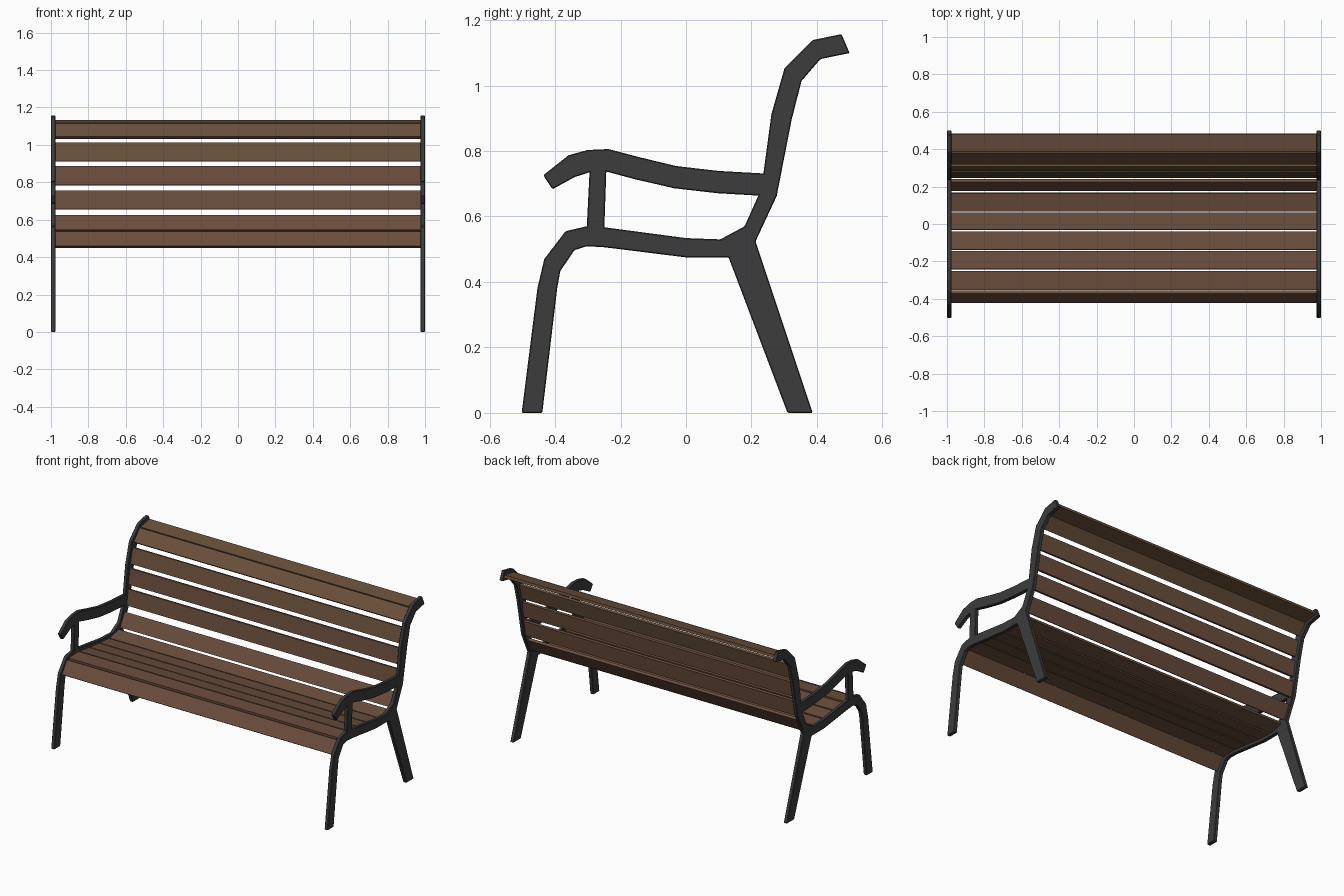
import bpy, bmesh
from mathutils import Vector


def material(name, rgb):
    m = bpy.data.materials.new(name)
    m.diffuse_color = (*rgb, 1)
    return m


iron = material("dark iron", (0.045, 0.045, 0.045))
wood = material("warm brown wood", (0.145, 0.075, 0.046))
wood_top = material("golden brown wood", (0.142, 0.080, 0.043))


def extrude_profile(name, pts, x0, x1, mat):
    """Solid from a (y, z) outline, extruded along x."""
    bm = bmesh.new()
    face = bm.faces.new([bm.verts.new((x0, y, z)) for y, z in pts])
    ext = bmesh.ops.extrude_face_region(bm, geom=[face])
    verts = [g for g in ext["geom"] if isinstance(g, bmesh.types.BMVert)]
    bmesh.ops.translate(bm, verts=verts, vec=(x1 - x0, 0, 0))
    bmesh.ops.recalc_face_normals(bm, faces=bm.faces)
    me = bpy.data.meshes.new(name)
    bm.to_mesh(me)
    bm.free()
    me.materials.append(mat)
    ob = bpy.data.objects.new(name, me)
    bpy.context.collection.objects.link(ob)
    return ob


def iron_part(name, pts):
    """Cast iron piece with softened edges, mirrored to both ends."""
    ob = extrude_profile(name, pts, 0.976, 1.0, iron)
    bev = ob.modifiers.new("soft edges", 'BEVEL')
    bev.width = 0.003
    bev.segments = 1
    mir = ob.modifiers.new("both ends", 'MIRROR')
    mir.use_bisect_axis[0] = False


# End frame: front leg, seat rail, backrest and rear leg
iron_part("end_frame", [
    (-0.502, 0), (-0.454, 0.38), (-0.433, 0.47), (-0.368, 0.555), (-0.304, 0.57),
    (-0.25, 0.567), (0, 0.534), (0.105, 0.53), (0.179, 0.57), (0.23, 0.684),
    (0.261, 0.913), (0.301, 1.053), (0.387, 1.139), (0.475, 1.157),
    (0.5, 1.099), (0.411, 1.081), (0.353, 1.014), (0.323, 0.897), (0.277, 0.662),
    (0.2125, 0.524), (0.387, 0), (0.31, 0), (0.13, 0.475), (0, 0.475),
    (-0.25, 0.506), (-0.304, 0.509), (-0.341, 0.497), (-0.384, 0.433),
    (-0.393, 0.384), (-0.439, 0)])

# Armrest and its post
iron_part("armrest", [
    (-0.436, 0.726), (-0.359, 0.787), (-0.301, 0.803), (-0.237, 0.806),
    (-0.142, 0.781), (-0.03, 0.754), (0.1, 0.739), (0.245, 0.731),
    (0.235, 0.663), (0.096, 0.671), (-0.035, 0.686), (-0.157, 0.714),
    (-0.246, 0.738), (-0.295, 0.735), (-0.341, 0.72), (-0.408, 0.683)])
iron_part("armrest_post", [
    (-0.304, 0.55), (-0.294, 0.75), (-0.243, 0.75), (-0.25, 0.55)])


def slat(name, a, b, mat, t=0.018):
    """Plank whose side section runs from a to b (y, z)."""
    a, b = Vector(a), Vector(b)
    d = (b - a).normalized()
    n = Vector((-d.y, d.x)) * t / 2
    extrude_profile(name, [a + n, b + n, b - n, a - n], -0.98, 0.98, mat)


# Seat slats, front to back
seat = [((-0.415, 0.455), (-0.363, 0.532)), ((-0.352, 0.533), (-0.252, 0.538)),
        ((-0.242, 0.535), (-0.146, 0.523)), ((-0.138, 0.522), (-0.04, 0.510)),
        ((-0.031, 0.509), (0.061, 0.503)), ((0.070, 0.503), (0.166, 0.523))]
for i, (a, b) in enumerate(seat):
    slat(f"seat_slat_{i + 1}", a, b, wood)

# Backrest slats, bottom to top
back = [((0.185, 0.535), (0.233, 0.620)), ((0.254, 0.655), (0.270, 0.755)),
        ((0.273, 0.785), (0.287, 0.885)), ((0.292, 0.912), (0.316, 1.010)),
        ((0.325, 1.038), (0.386, 1.108)), ((0.388, 1.107), (0.482, 1.124))]
for i, (a, b) in enumerate(back):
    slat(f"back_slat_{i + 1}", a, b, wood_top if i >= 3 else wood)
